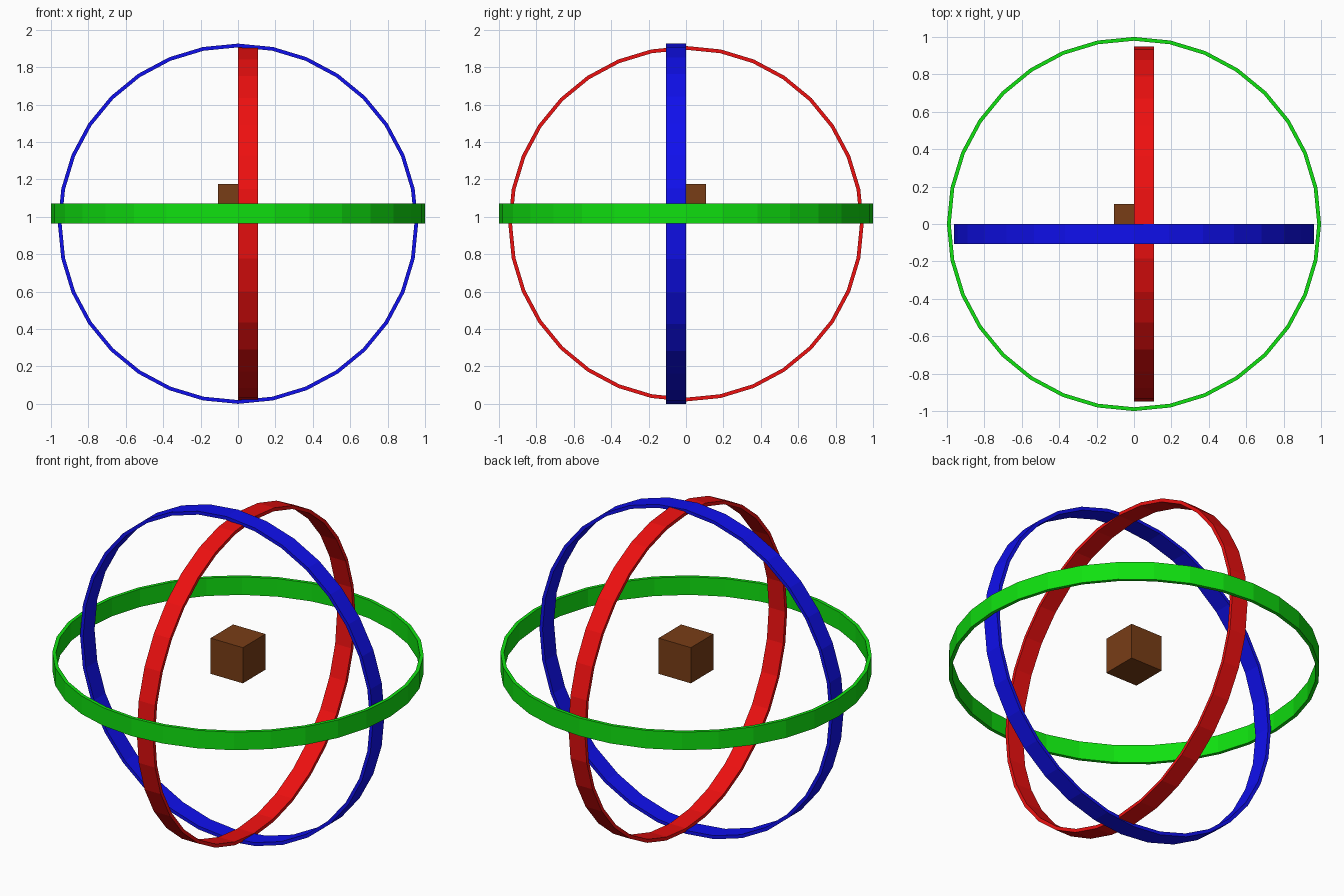
import bpy, bmesh, math
from mathutils import Matrix

if "Cube" in bpy.data.objects:
    bpy.data.objects.remove(bpy.data.objects["Cube"])

CENTRE_Z = 0.963
WIDTH = 0.107
WALL = 0.02
SIDES = 32


def paint(obj, name, rgb):
    mat = bpy.data.materials.new(name)
    mat.diffuse_color = (*rgb, 1)
    mat.use_nodes = True
    mat.node_tree.nodes["Principled BSDF"].inputs["Base Color"].default_value = mat.diffuse_color
    obj.data.materials.append(mat)


def make_object(name, bm):
    bmesh.ops.recalc_face_normals(bm, faces=bm.faces)
    mesh = bpy.data.meshes.new(name)
    bm.to_mesh(mesh)
    bm.free()
    obj = bpy.data.objects.new(name, mesh)
    bpy.context.collection.objects.link(obj)
    return obj


def band(name, radius, turn, rgb):
    """Flat-sided hoop from local z = 0 to WIDTH, turned about the sphere centre."""
    bm = bmesh.new()
    loops = []
    for r, z in ((radius, 0), (radius, WIDTH), (radius - WALL, WIDTH), (radius - WALL, 0)):
        loops.append([bm.verts.new((r * math.cos(a), r * math.sin(a), z))
                      for a in (2 * math.pi * i / SIDES for i in range(SIDES))])
    for k in range(4):
        a, b = loops[k], loops[(k + 1) % 4]
        for i in range(SIDES):
            j = (i + 1) % SIDES
            bm.faces.new((a[i], a[j], b[j], b[i]))
    bm.transform(Matrix.Translation((0, 0, CENTRE_Z)) @ turn)
    paint(make_object(name, bm), name + "_paint", rgb)


# Three nested hoops, each extruded to one side of its centre plane
band("horizontal_ring", 1.0, Matrix.Identity(4), (0.005, 0.75, 0.005))
band("front_facing_ring", 0.963, Matrix.Rotation(math.pi / 2, 4, 'X'), (0.005, 0.005, 0.85))
band("side_facing_ring", 0.95, Matrix.Rotation(math.pi / 2, 4, 'Y'), (0.85, 0.005, 0.005))

# Floating cube in the middle
bm = bmesh.new()
bmesh.ops.create_cube(bm, size=0.212, matrix=Matrix.Translation((0, 0, CENTRE_Z + 0.106)))
paint(make_object("core_cube", bm), "core_brown", (0.19, 0.047, 0.008))
